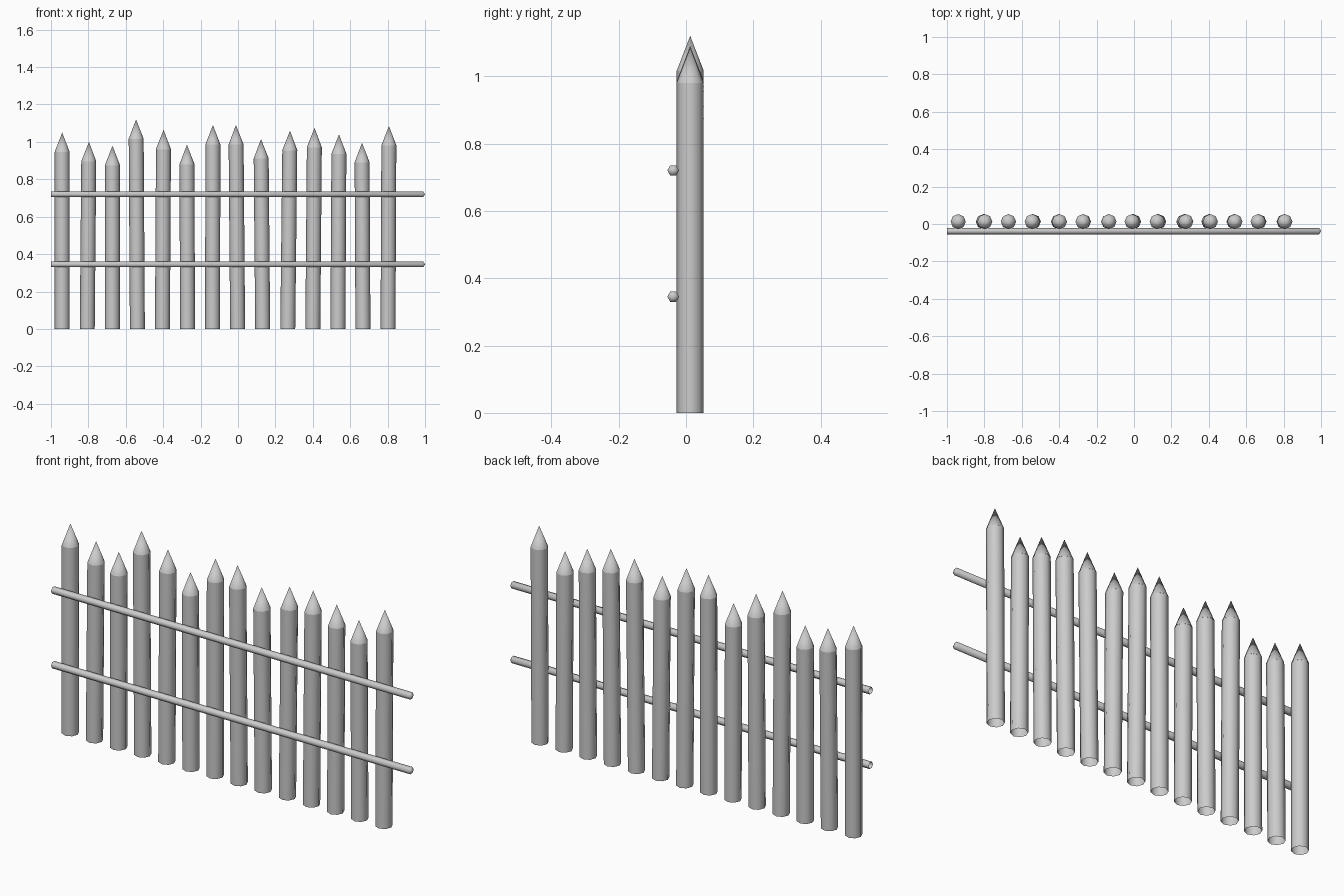
import bpy, bmesh
from math import cos, sin, pi, radians
from mathutils import Vector

if "Cube" in bpy.data.objects:
    bpy.data.objects.remove(bpy.data.objects["Cube"])


def lofted(name, rings, sides, u, v, point=None, phase=0.0):
    """Open tube through (centre, radius) rings, optionally closed to a point."""
    bm = bmesh.new()
    loops = []
    for centre, r in rings:
        loops.append([bm.verts.new(Vector(centre)
                      + Vector(u) * r * cos(2 * pi * i / sides + phase)
                      + Vector(v) * r * sin(2 * pi * i / sides + phase))
                      for i in range(sides)])
    for a, b in zip(loops, loops[1:]):
        for i in range(sides):
            j = (i + 1) % sides
            bm.faces.new((a[i], a[j], b[j], b[i]))
    if point is not None:
        apex = bm.verts.new(point)
        last = loops[-1]
        for i in range(sides):
            bm.faces.new((last[i], last[(i + 1) % sides], apex))
    mesh = bpy.data.meshes.new(name)
    bm.to_mesh(mesh)
    bm.free()
    ob = bpy.data.objects.new(name, mesh)
    bpy.context.collection.objects.link(ob)
    bpy.ops.object.select_all(action='DESELECT')
    ob.select_set(True)
    bpy.context.view_layer.objects.active = ob
    bpy.ops.object.shade_smooth_by_angle(angle=radians(62))
    return ob


X, Y, Z = (1, 0, 0), (0, 1, 0), (0, 0, 1)
POST_Y, POST_R, TIP_H = 0.0125, 0.04, 0.105

# Pickets: tip height and tip x for each slightly leaning post
heights = [1.05, 1.0, 0.98, 1.12, 1.065, 0.985, 1.09,
           1.09, 1.015, 1.06, 1.075, 1.04, 0.995, 1.085]
tips = [-0.94, -0.797, -0.671, -0.545, -0.398, -0.273, -0.134,
        -0.011, 0.123, 0.278, 0.409, 0.54, 0.663, 0.807]
for i, (h, tx) in enumerate(zip(heights, tips)):
    base = Vector((-0.94 + 0.134 * i, POST_Y, 0))
    tip = Vector((tx, POST_Y, h))
    shoulder = base.lerp(tip, 1 - TIP_H / h)
    lofted(f"post_{i + 1}", [(base, POST_R), (shoulder, POST_R)], 8, X, Y)
    # Sharpened end
    lofted(f"post_tip_{i + 1}", [(shoulder, POST_R + 0.0005)], 8, X, Y, point=tip)

# Horizontal rails, open at the left end, blunt-pointed at the right end
for name, z in (("lower_rail", 0.345), ("upper_rail", 0.72)):
    lofted(name, [((-1, -0.038, z), 0.0175), ((0.99, -0.038, z), 0.0175)],
           6, Y, Z, point=(1, -0.038, z))
